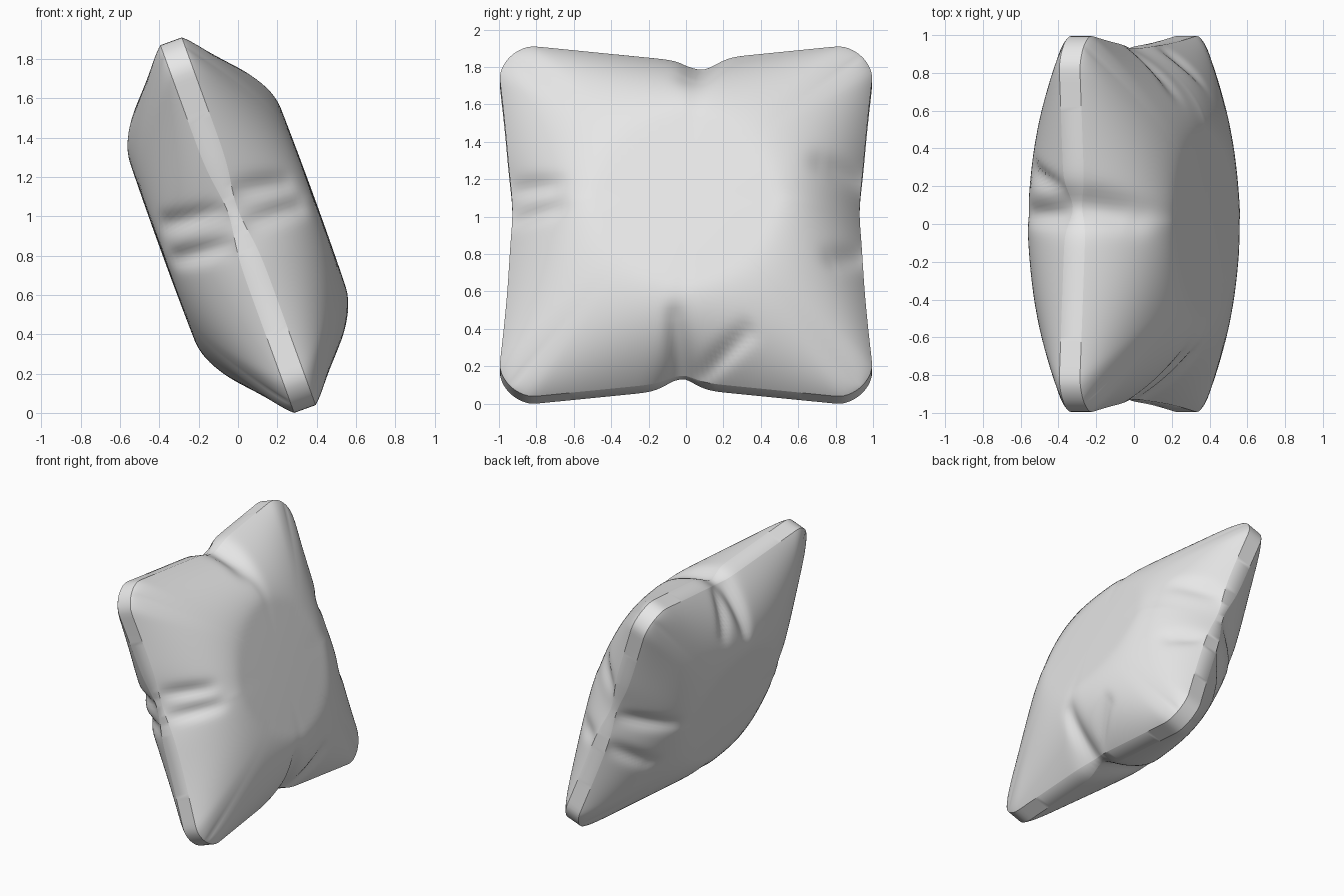
import bpy, bmesh, math
from mathutils import Matrix, Vector

cube = bpy.data.objects.get("Cube")
if cube:
    bpy.data.objects.remove(cube, do_unlink=True)

TILT = math.radians(-20)
BAND, PUFF, CORNER = 0.058, 0.355, 0.21
SIDE_STEPS, RINGS = 64, 40

# Creases as (y, z, end y, end z, width), running inward from the gathered edges
CREASES = {
    1: [(-.95, .18, -.72, .12, .05), (-.95, 0, -.7, -.02, .05),
        (.95, .22, .74, .24, .07), (.95, -.22, .8, -.28, .06),
        (-.03, -.9, -.06, -.65, .05), (.1, -.9, .32, -.72, .05),
        (.1, .9, .02, .75, .07)],
    -1: [(-.95, .1, -.65, .13, .05), (-.95, -.08, -.65, -.05, .05),
         (.95, .05, .68, .06, .06), (.95, -.2, .72, -.3, .06),
         (.05, .9, .05, .66, .05), (.2, .9, .28, .7, .05),
         (0, -.9, 0, -.68, .05)],
}


def square_loop():
    """Points around the unit square, in order."""
    pts = []
    for side in range(4):
        turn = Matrix.Rotation(side * math.pi / 2, 2)
        for i in range(SIDE_STEPS):
            pts.append(turn @ Vector((2 * i / SIDE_STEPS - 1, -1)))
    return pts


def notch(s):
    """How strongly the seam is gathered at a point of the square."""
    if abs(s.x) > abs(s.y):
        return math.exp(-((s.y - 0.08) / 0.18) ** 2)
    middle = 0.09 if s.y > 0 else -0.03
    return math.exp(-((s.x - middle) / 0.1) ** 2)


def outline(s, m):
    """Round the corners and pull the middle of each side inward."""
    lim = 1 - CORNER
    core = Vector((max(-lim, min(lim, s.x)), max(-lim, min(lim, s.y))))
    rounded = core + (s - core).normalized() * CORNER
    if abs(s.x) > abs(s.y):
        inward = Vector((-math.copysign(1, s.x), 0))
        pull = 0.06 * math.sin(math.pi / 2 * max(0, 1 - abs(s.y) / 0.85))
        pull += 0.012 * notch(s)
    else:
        inward = Vector((0, -math.copysign(1, s.y)))
        pull = 0.09 * max(0, 1 - abs(s.x) / 0.85) + 0.045 * notch(s)
    return s * m + (rounded - s) * m ** 6 + inward * pull * m ** 4


def puff(q):
    """Fullness from the seam inward, straight along edges and corners alike."""
    a, b = 1 - abs(q.x), 1 - abs(q.y)
    inset = a * b / max(a + b - a * b, 1e-6)
    rise = 1 - max(0, 1 - inset / 0.5) ** 1.8
    return rise * (1 - 0.06 * q.length_squared)


def crease_depth(p, face):
    depth = 0
    for y0, z0, y1, z1, width in CREASES[face]:
        a, d = Vector((y0, z0)), Vector((y1 - y0, z1 - z0))
        k = max(0, min(1, (p - a).dot(d) / d.length_squared))
        gap = (p - a - d * k).length / width
        depth += 0.07 * math.sqrt(1 - 0.85 * k) * math.exp(-gap * gap)
    return depth


def surface_point(s, m, face):
    p = outline(s, m)
    h = BAND * (1 - 0.55 * notch(s) * m ** 4) + PUFF * puff(s * m)
    h -= crease_depth(p, face) * (1 - m ** 10)
    return Vector((face * max(h, 0.025), p.x, p.y))


# Cushion: rings from one centre, over the seam band, to the other centre
bm = bmesh.new()
loop = square_loop()
sizes = [math.sin(math.pi / 2 * (i + 1) / RINGS) for i in range(RINGS)]
order = [(m, 1) for m in sizes] + [(m, -1) for m in reversed(sizes)]
rings = [[bm.verts.new(surface_point(s, m, f)) for s in loop] for m, f in order]
count = len(loop)
for a, b in zip(rings, rings[1:]):
    for i in range(count):
        j = (i + 1) % count
        bm.faces.new((a[i], a[j], b[j], b[i]))
for ring, face in ((rings[0], 1), (rings[-1], -1)):
    centre = bm.verts.new(surface_point(loop[0], 0, face))
    for i in range(count):
        bm.faces.new((centre, ring[i], ring[(i + 1) % count]))
bmesh.ops.recalc_face_normals(bm, faces=bm.faces)

# Lean the cushion and stand it on the ground
bmesh.ops.rotate(bm, verts=bm.verts, matrix=Matrix.Rotation(TILT, 3, 'Y'))
low = min(v.co.z for v in bm.verts)
bmesh.ops.translate(bm, verts=bm.verts, vec=(0, 0, -low))

mesh = bpy.data.meshes.new("cushion")
bm.to_mesh(mesh)
bm.free()
cushion = bpy.data.objects.new("cushion", mesh)
bpy.context.collection.objects.link(cushion)

# Plain light grey fabric
fabric = bpy.data.materials.new("light grey fabric")
fabric.use_nodes = True
grey = (0.8, 0.8, 0.8, 1)
fabric.diffuse_color = grey
fabric.node_tree.nodes["Principled BSDF"].inputs["Base Color"].default_value = grey
mesh.materials.append(fabric)

bpy.ops.object.select_all(action='DESELECT')
cushion.select_set(True)
bpy.context.view_layer.objects.active = cushion
bpy.ops.object.shade_smooth_by_angle(angle=math.radians(35))
